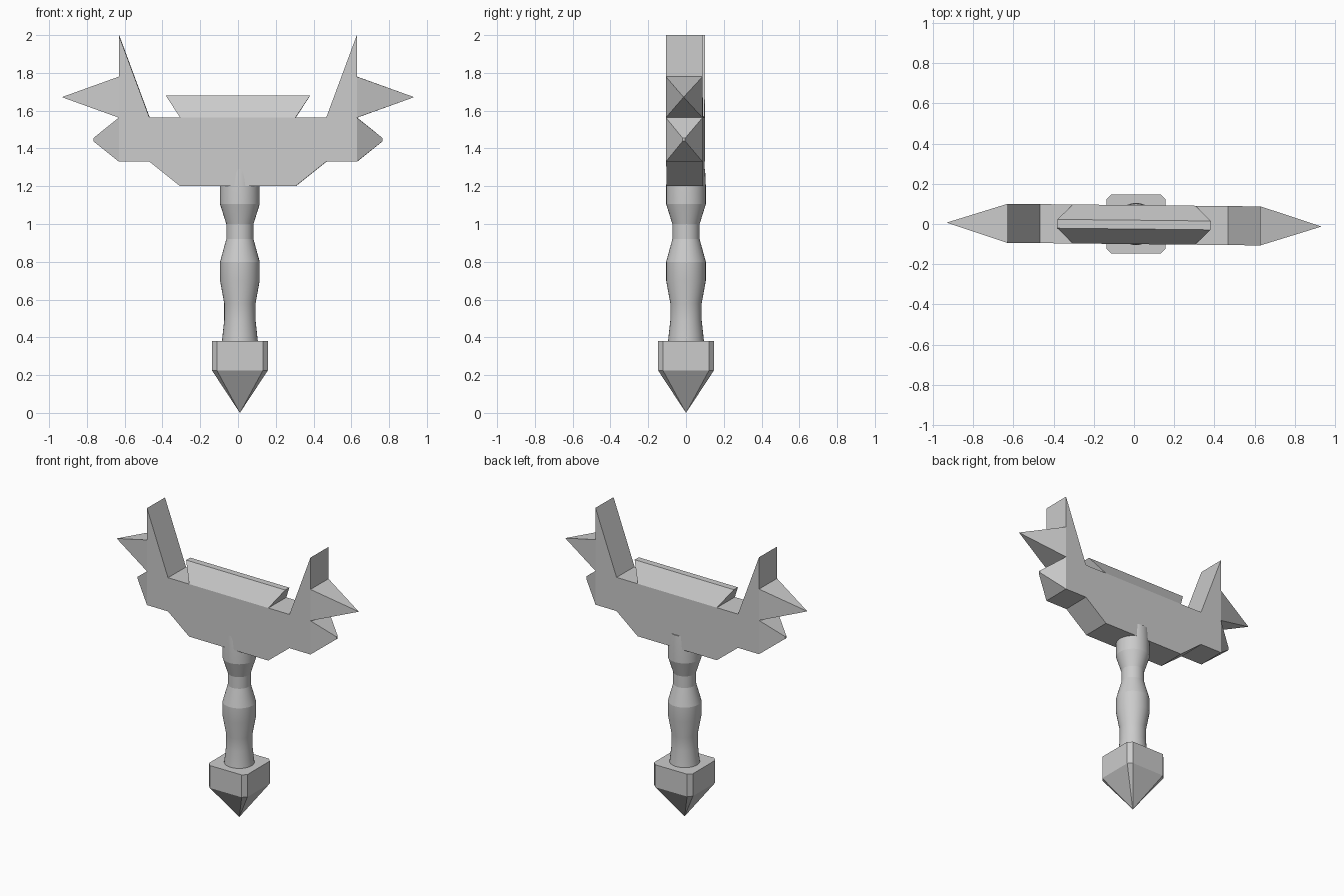
import bpy, bmesh
from math import cos, sin, pi, radians

if "Cube" in bpy.data.objects:
    bpy.data.objects.remove(bpy.data.objects["Cube"])


def make_object(name, bm):
    bmesh.ops.recalc_face_normals(bm, faces=bm.faces)
    mesh = bpy.data.meshes.new(name)
    bm.to_mesh(mesh)
    bm.free()
    ob = bpy.data.objects.new(name, mesh)
    bpy.context.collection.objects.link(ob)
    return ob


def skin(bm, rings, caps=True):
    """Join equal-length closed rings of points with quads, capping the ends."""
    vs = [[bm.verts.new(p) for p in r] for r in rings]
    n = len(vs[0])
    for a, b in zip(vs, vs[1:]):
        for i in range(n):
            j = (i + 1) % n
            bm.faces.new((a[i], a[j], b[j], b[i]))
    if caps:
        bm.faces.new(vs[0][::-1])
        bm.faces.new(vs[-1])
    return vs


TILT = radians(-0.6)   # the head is turned very slightly on the grip
HEAD_Y = -0.003
HALF = 0.097           # half thickness of the head

# Head: mirrored outline extruded through y
right = [(0.305, 1.2), (0.468, 1.33), (0.63, 1.33), (0.63, 1.563),
         (0.63, 1.78), (0.63, 2.0), (0.468, 1.563)]
outline = right + [(-x, z) for x, z in reversed(right)]
bm = bmesh.new()
skin(bm, [[(x, y, z) for x, z in outline] for y in (-HALF, HALF)])
parts = [make_object("head_block", bm)]


# Side spikes: four-sided pyramids with a tiny blunt tip
def spike(name, side, z0, z1, tip_x, tip):
    zc, hz = (z0 + z1) / 2, (z1 - z0) / 2
    corners = [(-1, -1), (1, -1), (1, 1), (-1, 1)]
    bm = bmesh.new()
    skin(bm, [[(side * x, u * HALF * s, zc + v * hz * s) for u, v in corners]
              for x, s in ((0.63, 1), (tip_x, tip))])
    return make_object(name, bm)


for side, label in ((1, "right"), (-1, "left")):
    parts.append(spike("long_spike_" + label, side, 1.563, 1.78, 0.93, 0.01))
    parts.append(spike("short_spike_" + label, side, 1.33, 1.563, 0.766, 0.07))

# Top ridge: flares along x while narrowing in y
bm = bmesh.new()
skin(bm, [[(-x, -y, z), (x, -y, z), (x, y, z), (-x, y, z)]
          for x, y, z in ((0.305, HALF, 1.563), (0.382, 0.022, 1.68))])
parts.append(make_object("top_ridge", bm))

for ob in parts:
    ob.rotation_euler.z = TILT
    ob.location.y = HEAD_Y

# Grip: turned profile (radius, z), running a little into the head
profile = [(0.095, 0.38), (0.083, 0.49), (0.083, 0.58), (0.105, 0.70),
           (0.105, 0.80), (0.072, 0.92), (0.072, 1.0), (0.105, 1.105),
           (0.105, 1.2), (0.101, 1.29)]
SIDES = 32
bm = bmesh.new()
skin(bm, [[(0.01 + r * cos(2 * pi * i / SIDES), r * sin(2 * pi * i / SIDES), z)
           for i in range(SIDES)] for r, z in profile])
grip = make_object("grip", bm)
bpy.context.view_layer.objects.active = grip
grip.select_set(True)
bpy.ops.object.shade_smooth_by_angle(angle=radians(12))

# Pommel: chamfered square block drawn down to a point
W, C = 0.148, 0.122
octagon = [(W, -C), (W, C), (C, W), (-C, W), (-W, C), (-W, -C), (-C, -W), (C, -W)]
bm = bmesh.new()
rings = skin(bm, [[(0.01 + x, y, z) for x, y in octagon] for z in (0.38, 0.225)],
             caps=False)
bm.faces.new(rings[0])
apex = bm.verts.new((0.01, 0, 0))
for i in range(8):
    bm.faces.new((rings[1][i], rings[1][(i + 1) % 8], apex))
make_object("pommel", bm)
